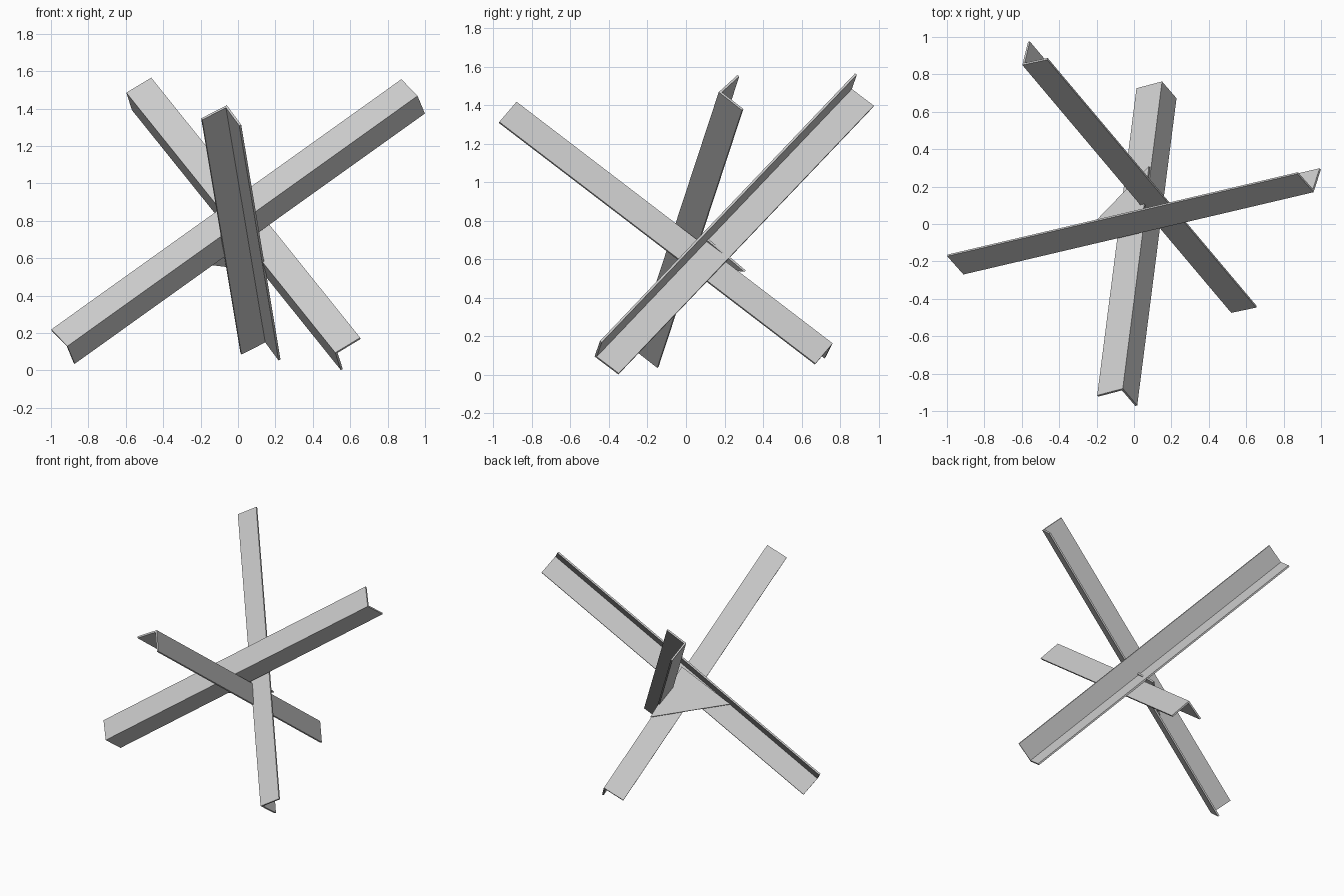
import bpy, bmesh
from mathutils import Vector as V

if "Cube" in bpy.data.objects:
    bpy.data.objects.remove(bpy.data.objects["Cube"])

T = 0.012   # steel thickness
W = 0.158   # flange width


def prism(name, outline, offset):
    """Extrude a flat outline along an offset vector."""
    bm = bmesh.new()
    face = bm.faces.new([bm.verts.new(p) for p in outline])
    new = bmesh.ops.extrude_face_region(bm, geom=[face])["geom"]
    bmesh.ops.translate(bm, vec=offset, verts=[g for g in new if isinstance(g, bmesh.types.BMVert)])
    bmesh.ops.recalc_face_normals(bm, faces=bm.faces)
    mesh = bpy.data.meshes.new(name)
    bm.to_mesh(mesh)
    bm.free()
    obj = bpy.data.objects.new(name, mesh)
    bpy.context.collection.objects.link(obj)


def angle_beam(name, start, end, flange_a, flange_b):
    """L-section beam: the outer corner runs start to end, flanges point along a and b."""
    start, end = V(start), V(end)
    axis = (end - start).normalized()
    a = V(flange_a)
    a = (a - axis * a.dot(axis)).normalized()
    b = axis.cross(a)
    if b.dot(V(flange_b)) < 0:
        b = -b
    section = [(0, 0), (W, 0), (W, T), (T, T), (T, W), (0, W)]
    prism(name, [start + a * u + b * v for u, v in section], end - start)


# Three crossed angle-iron beams
angle_beam("side_beam", (-0.912, -0.27, 0.13), (0.96, 0.17, 1.468),
           (-0.085, 0.098, 0.09), (0.032, 0.125, -0.088))
angle_beam("front_beam", (-0.06, -0.88, 1.418), (0.15, 0.762, 0.163),
           (-0.137, -0.04, -0.067), (0.073, -0.09, -0.098))
angle_beam("back_beam", (-0.597, 0.85, 1.485), (0.52, -0.475, 0.095),
           (0.133, 0.028, 0.08), (0.036, 0.12, -0.087))

# Triangular gusset plate bracing the joint
p1, p2, p3 = V((-0.306, -0.088, 0.59)), V((0.08, 0.31, 0.542)), V((0.04, -0.007, 0.81))
n = (p2 - p1).cross(p3 - p1).normalized()
if n.z > 0:
    n = -n
prism("gusset_plate", [p1, p2, p3], n * T)
